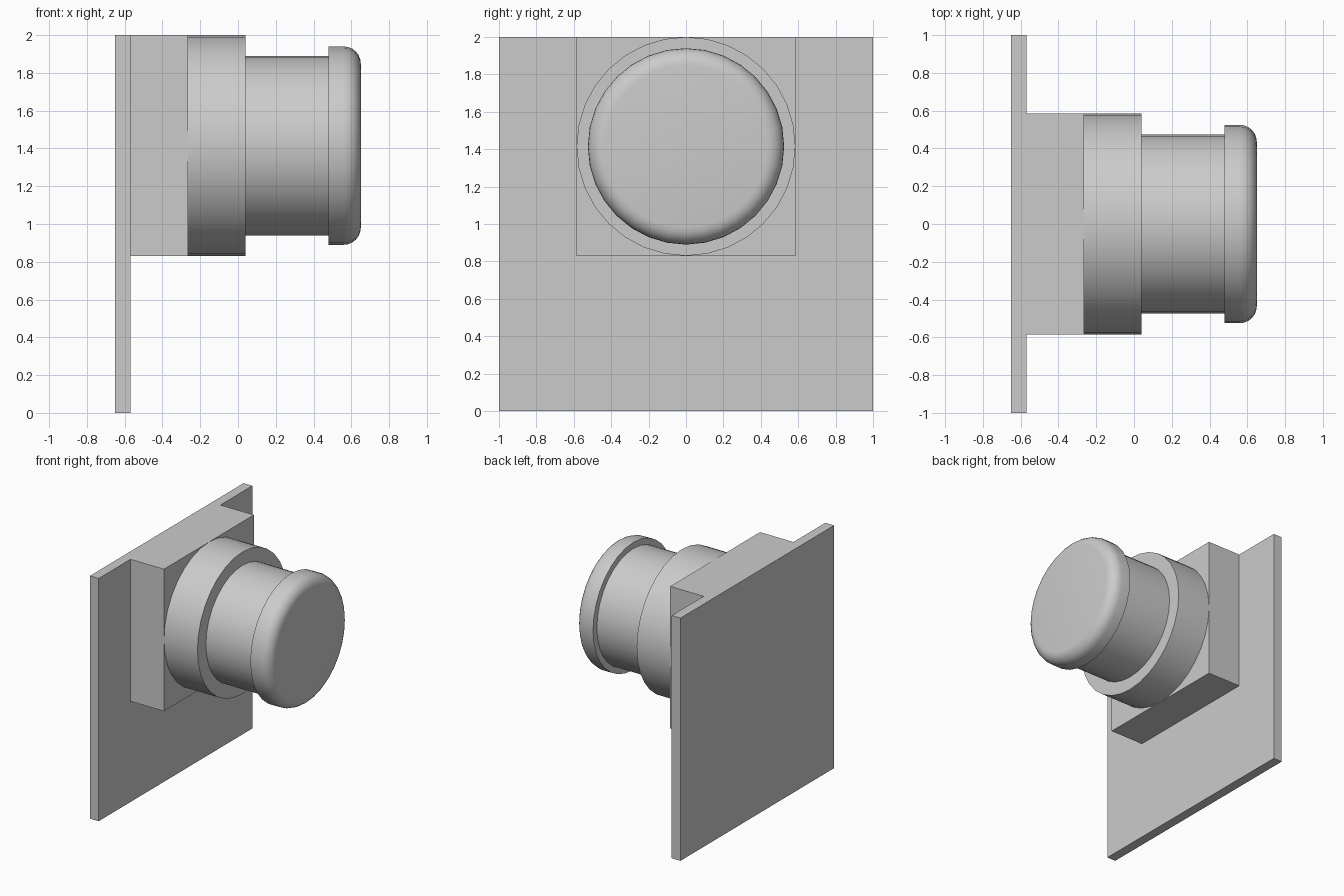
import bpy
import math
from mathutils import Matrix

if "Cube" in bpy.data.objects:
    bpy.data.objects.remove(bpy.data.objects["Cube"], do_unlink=True)

GREY = (0.6, 0.6, 0.6, 1)
AXIS_Z = 1.415  # height of the round parts' axis
SIDES = 32

grey = bpy.data.materials.new("plain_grey")
grey.use_nodes = True
grey.diffuse_color = GREY
grey.node_tree.nodes["Principled BSDF"].inputs["Base Color"].default_value = GREY


def box(name, low, high):
    centre = [(a + b) / 2 for a, b in zip(low, high)]
    bpy.ops.mesh.primitive_cube_add(size=1, location=centre)
    obj = bpy.context.object
    obj.name = name
    obj.data.transform(Matrix.Diagonal([b - a for a, b in zip(low, high)] + [1]))
    obj.data.materials.append(grey)
    return obj


def disc(name, radius, x0, x1, fillet=0):
    """Cylinder along x, with an optional rounded outer rim at x1."""
    bpy.ops.mesh.primitive_cylinder_add(
        vertices=SIDES, radius=radius, depth=x1 - x0,
        location=((x0 + x1) / 2, 0, AXIS_Z))
    obj = bpy.context.object
    obj.name = name
    obj.data.transform(Matrix.Rotation(math.pi / 2, 4, "Y"))
    obj.data.materials.append(grey)
    if fillet:
        # Bevel only the edges around the outer face
        weights = obj.data.attributes.new("bevel_weight_edge", "FLOAT", "EDGE")
        for edge in obj.data.edges:
            ends = [obj.data.vertices[i].co.x for i in edge.vertices]
            weights.data[edge.index].value = float(min(ends) > 0)
        bevel = obj.modifiers.new("rounded_rim", "BEVEL")
        bevel.limit_method = "WEIGHT"
        bevel.width = fillet
        bevel.segments = 6
        bpy.ops.object.modifier_apply(modifier=bevel.name)
    bpy.ops.object.shade_smooth_by_angle(angle=math.radians(35))
    return obj


# Wall plate and square mounting block
box("back_plate", (-0.65, -1, 0), (-0.57, 1, 2))
box("mounting_block", (-0.57, -0.585, 0.83), (-0.265, 0.585, 2))

# Round collar, shaft and rounded button cap
disc("collar", 0.585, -0.265, 0.04)
disc("shaft", 0.475, 0.04, 0.48)
disc("button_cap", 0.525, 0.48, 0.65, fillet=0.09)
